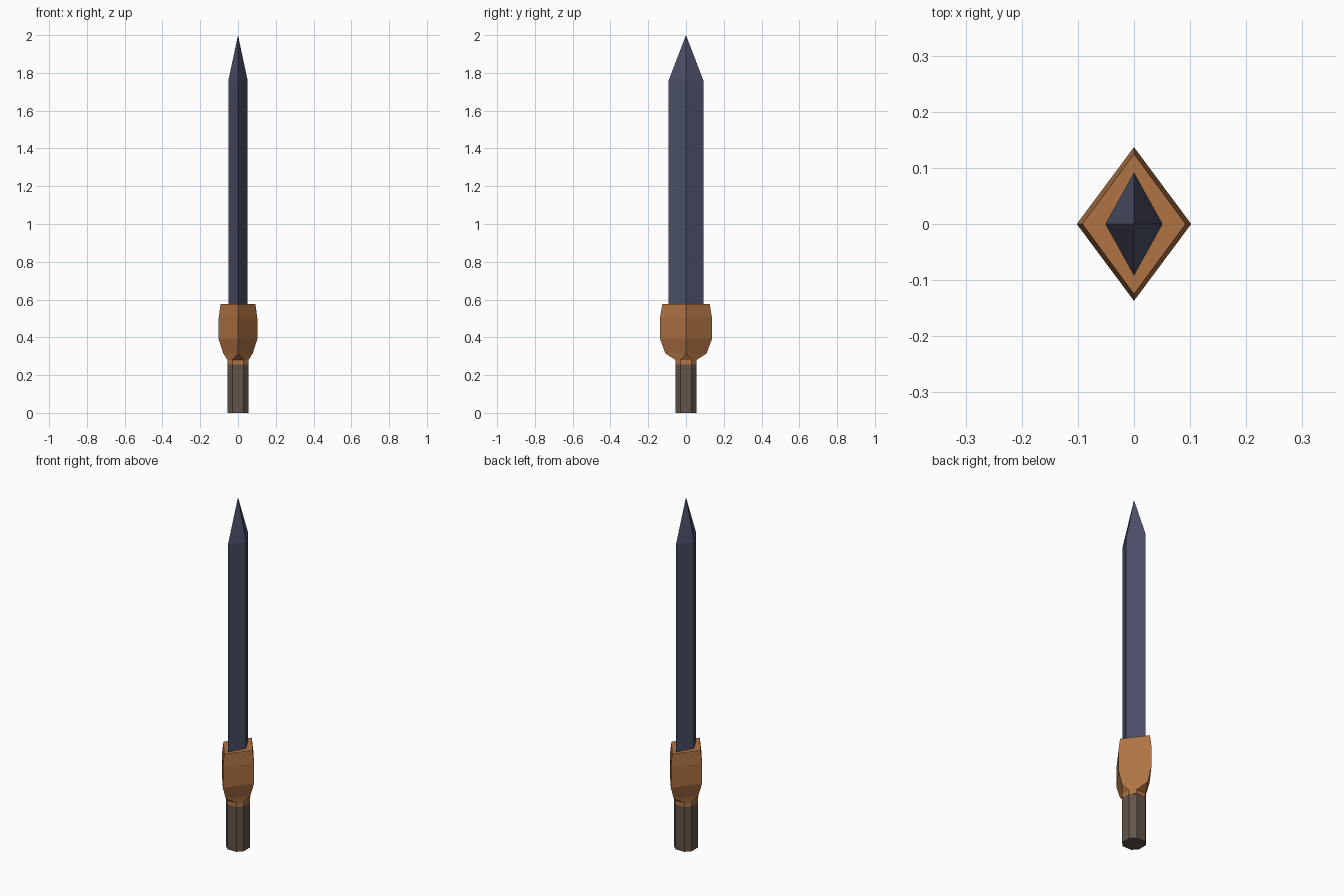
import bpy, bmesh

if "Cube" in bpy.data.objects:
    bpy.data.objects.remove(bpy.data.objects["Cube"])


def material(name, rgb):
    lin = [((c / 255 + 0.055) / 1.055) ** 2.4 for c in rgb]
    m = bpy.data.materials.new(name)
    m.diffuse_color = (*lin, 1)
    m.use_nodes = True
    m.node_tree.nodes["Principled BSDF"].inputs["Base Color"].default_value = m.diffuse_color
    return m


def rhombus(x, y, z):
    return [(x, 0, z), (0, y, z), (-x, 0, z), (0, -y, z)]


def octagon(r, s, z):
    # flat sides face the axes; first two points straddle +x
    return [(r, -s, z), (r, s, z), (s, r, z), (-s, r, z),
            (-r, s, z), (-r, -s, z), (-s, -r, z), (s, -r, z)]


def loft(name, rings, mat):
    """Skin rings bottom to top; handles 8->4 and 4->1 transitions."""
    bm = bmesh.new()
    loops = [[bm.verts.new(p) for p in ring] for ring in rings]
    for a, b in zip(loops, loops[1:]):
        n, m = len(a), len(b)
        if n == m:
            for i in range(n):
                j = (i + 1) % n
                bm.faces.new((a[i], a[j], b[j], b[i]))
        elif m == 1:
            for i in range(n):
                bm.faces.new((a[i], a[(i + 1) % n], b[0]))
        else:
            for k in range(4):
                bm.faces.new((a[2 * k], a[2 * k + 1], b[k]))
                bm.faces.new((a[2 * k + 1], a[(2 * k + 2) % 8], b[(k + 1) % 4], b[k]))
    for end in (loops[0], loops[-1]):
        if len(end) > 2:
            bm.faces.new(end)
    bmesh.ops.recalc_face_normals(bm, faces=bm.faces)
    me = bpy.data.meshes.new(name)
    bm.to_mesh(me)
    bm.free()
    me.materials.append(mat)
    ob = bpy.data.objects.new(name, me)
    bpy.context.collection.objects.link(ob)
    return ob


steel = material("dark blue steel", (76, 80, 104))
bronze = material("bronze brown", (176, 116, 68))
wood = material("dark grip brown", (98, 84, 74))

# Octagonal grip
loft("grip", [octagon(0.055, 0.028, 0), octagon(0.055, 0.028, 0.257)], wood)

# Guard: octagonal collar flaring into a diamond block
loft("guard", [octagon(0.056, 0.029, 0.257), octagon(0.056, 0.029, 0.28),
               rhombus(0.078, 0.109, 0.315), rhombus(0.102, 0.137, 0.39),
               rhombus(0.102, 0.137, 0.505), rhombus(0.092, 0.125, 0.577)], bronze)

# Diamond-section blade with a pointed tip
loft("blade", [rhombus(0.051, 0.092, 0.56), rhombus(0.051, 0.092, 1.76),
               [(0, 0, 2.0)]], steel)
